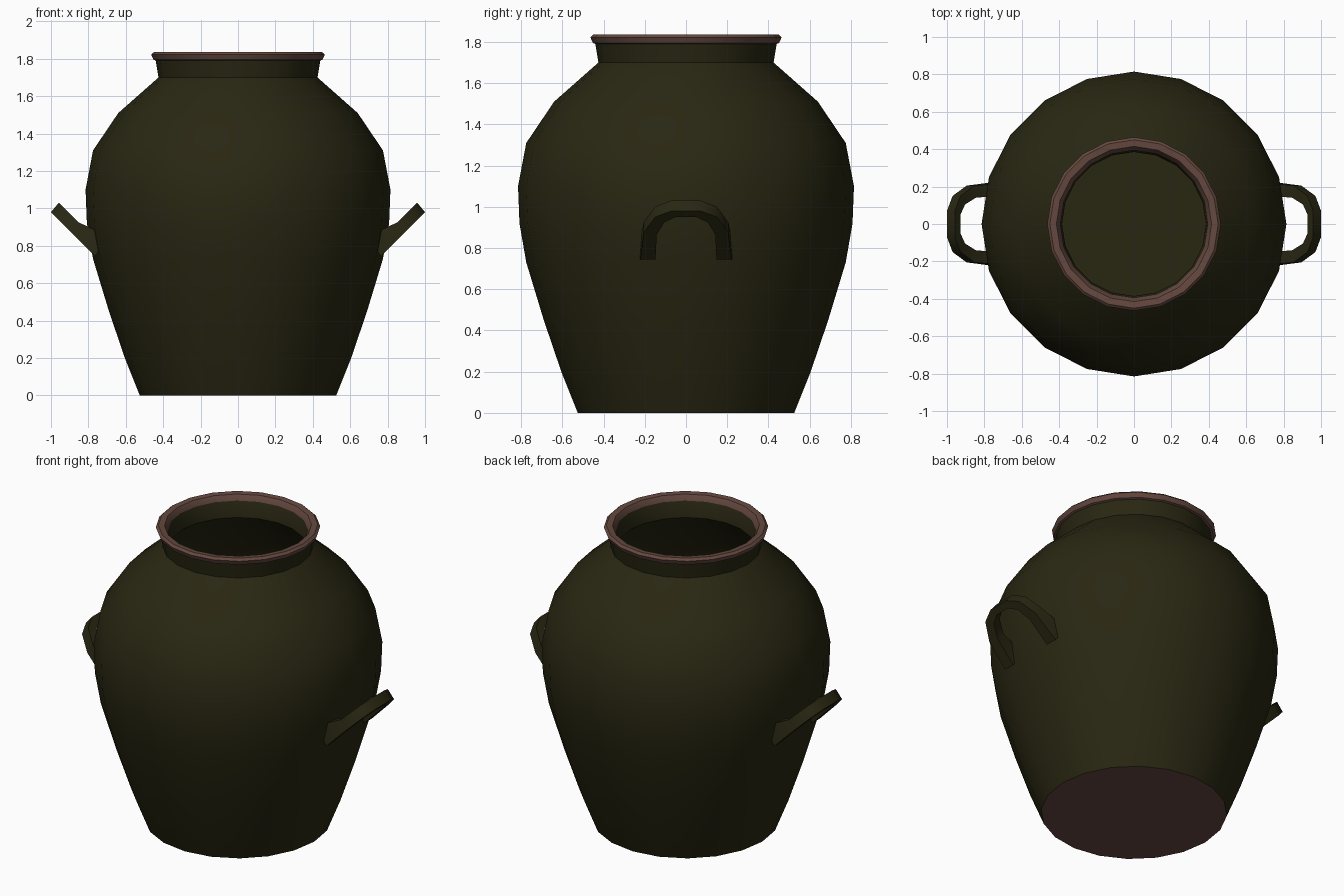
import bpy, bmesh, math

if "Cube" in bpy.data.objects:
    bpy.data.objects.remove(bpy.data.objects["Cube"])

SIDES = 20


def material(name, rgb):
    m = bpy.data.materials.new(name)
    m.diffuse_color = (*rgb, 1)
    m.use_nodes = True
    m.node_tree.nodes["Principled BSDF"].inputs["Base Color"].default_value = m.diffuse_color
    return m


GREEN = material("dark_olive_glaze", (0.022, 0.020, 0.006))
CLAY = material("bare_brown_clay", (0.13, 0.066, 0.05))


def finish(bm, name, mats, angle):
    bmesh.ops.recalc_face_normals(bm, faces=bm.faces)
    me = bpy.data.meshes.new(name)
    bm.to_mesh(me)
    bm.free()
    for m in mats:
        me.materials.append(m)
    ob = bpy.data.objects.new(name, me)
    bpy.context.collection.objects.link(ob)
    bpy.ops.object.select_all(action='DESELECT')
    ob.select_set(True)
    bpy.context.view_layer.objects.active = ob
    bpy.ops.object.shade_smooth_by_angle(angle=math.radians(angle))
    return ob


# Jar body: outer wall, rim, inner wall and floor as one turned profile
profile = [(0.525, 0), (0.605, 0.2), (0.69, 0.45), (0.775, 0.73), (0.808, 0.92),
           (0.815, 1.10), (0.775, 1.31), (0.64, 1.51), (0.425, 1.70), (0.44, 1.79),
           (0.452, 1.795), (0.464, 1.822), (0.45, 1.835), (0.415, 1.832), (0.395, 1.80),
           (0.385, 1.70), (0.60, 1.50), (0.735, 1.30), (0.772, 1.10), (0.765, 0.92),
           (0.732, 0.73), (0.648, 0.45), (0.563, 0.2), (0.50, 0.05)]
RIM = range(9, 14)   # profile bands left unglazed
bm = bmesh.new()
rings = [[bm.verts.new((r * math.cos(2 * math.pi * i / SIDES),
                        r * math.sin(2 * math.pi * i / SIDES), z))
          for i in range(SIDES)] for r, z in profile]
for k in range(len(rings) - 1):
    a, b = rings[k], rings[k + 1]
    for i in range(SIDES):
        j = (i + 1) % SIDES
        f = bm.faces.new((a[i], a[j], b[j], b[i]))
        f.material_index = 1 if k in RIM else 0
bm.faces.new(rings[0]).material_index = 1    # unglazed base
bm.faces.new(rings[-1])                      # inner floor
finish(bm, "jar_body", [GREEN, CLAY], 35)

# Lug handles: four-sided band swept in an arch that tilts up and outwards
# station: outer y, outer z, inner y, inner z, band height
half = [(0.222, 0.745, 0.148, 0.745, 0.13),
        (0.205, 0.875, 0.142, 0.865, 0.066),
        (0.150, 0.950, 0.105, 0.925, 0.066),
        (0.070, 0.980, 0.050, 0.950, 0.066)]
arch = [(s, 1) for s in half] + [(s, -1) for s in reversed(half)]


def handle(name, side):
    bm = bmesh.new()
    rows = []
    for (yo, zo, yi, zi, h), sy in arch:
        dx, dz = -0.64 * h, 0.77 * h
        pts = [(zo + 0.02, yo, zo), (zo + 0.02 + dx, yo, zo + dz),
               (zi + 0.02 + dx, yi, zi + dz), (zi + 0.02, yi, zi)]
        rows.append([bm.verts.new((side * x, sy * y, z)) for x, y, z in pts])
    for a, b in zip(rows, rows[1:]):
        for i in range(4):
            j = (i + 1) % 4
            bm.faces.new((a[i], a[j], b[j], b[i]))
    bm.faces.new(rows[0])
    bm.faces.new(rows[-1])
    finish(bm, name, [GREEN], 45)


handle("right_handle", 1)
handle("left_handle", -1)
